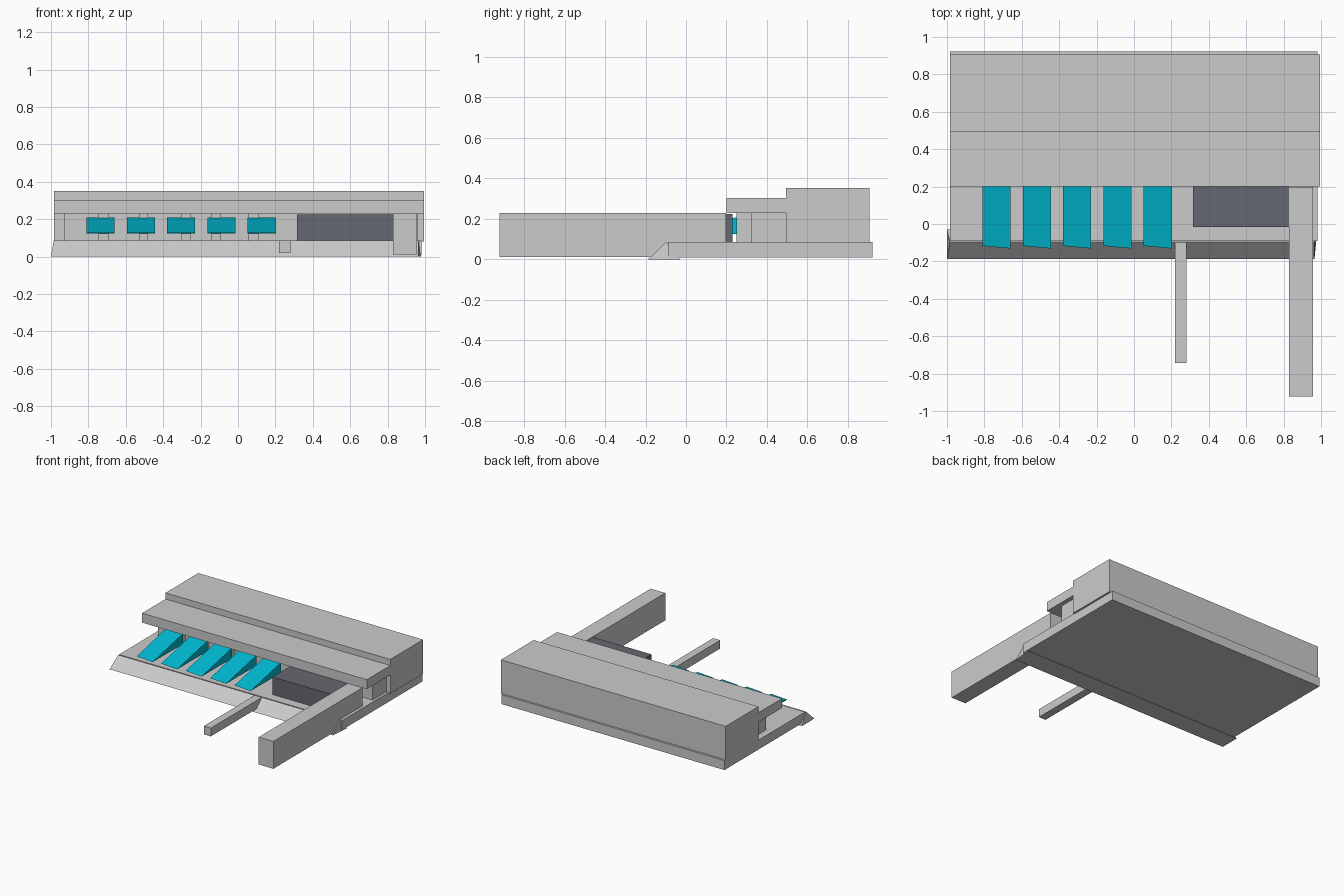
import bpy


def material(name, color):
    m = bpy.data.materials.new(name)
    m.diffuse_color = color
    return m


cyan = material("cyan", (0.0, 0.5, 0.66, 1))
dark = material("dark_grey", (0.13, 0.14, 0.16, 1))


def mesh_object(name, verts, faces, mat=None):
    me = bpy.data.meshes.new(name)
    me.from_pydata(verts, [], faces)
    ob = bpy.data.objects.new(name, me)
    bpy.context.collection.objects.link(ob)
    if mat:
        me.materials.append(mat)
    return ob


def box(name, x0, x1, y0, y1, z0, z1, mat=None):
    v = [(x, y, z) for z in (z0, z1)
         for x, y in ((x0, y0), (x1, y0), (x1, y1), (x0, y1))]
    f = [(3, 2, 1, 0), (4, 5, 6, 7), (0, 1, 5, 4),
         (1, 2, 6, 5), (2, 3, 7, 6), (3, 0, 4, 7)]
    return mesh_object(name, v, f, mat)


def prism(name, left, right, mat=None):
    # Triangular prism between two end triangles
    return mesh_object(name, left + right,
                       [(0, 2, 1), (3, 4, 5), (0, 1, 4, 3),
                        (1, 2, 5, 4), (2, 0, 3, 5)], mat)


# Floor slab and building masses
box("floor_slab", -0.985, 0.98, -0.09, 0.923, 0.01, 0.085)
box("main_block", -0.985, 0.995, 0.495, 0.907, 0.08, 0.352)
box("canopy", -0.985, 0.995, 0.2, 0.495, 0.228, 0.303)
box("recessed_wall", -0.93, 0.96, 0.322, 0.495, 0.085, 0.228)

# Sloping embankment along the front
prism("front_embankment",
      [(-1.0, -0.187, 0.0), (-1.0, -0.03, 0.0), (-0.985, -0.1, 0.086)],
      [(0.965, -0.187, 0.0), (0.98, -0.03, 0.0), (0.965, -0.1, 0.086)])

# Columns behind the awnings
for i, (x0, x1) in enumerate([(-0.745, -0.69), (-0.53, -0.48), (-0.305, -0.25),
                              (-0.145, -0.09), (0.055, 0.11)]):
    box(f"column_{i + 1}", x0, x1, 0.25, 0.322, 0.085, 0.228)

# Row of wedge awnings
for i in range(5):
    x = -0.81 + i * 0.2155
    w = 0.15
    prism(f"awning_{i + 1}",
          [(x, -0.117, 0.127), (x, 0.253, 0.125), (x, 0.253, 0.208)],
          [(x + w, -0.131, 0.127), (x + w, 0.253, 0.125), (x + w, 0.253, 0.208)],
          cyan)

# Entrance block and projecting walls
box("entrance_block", 0.315, 0.83, -0.015, 0.23, 0.085, 0.225, dark)
box("low_wall", 0.218, 0.28, -0.742, -0.1, 0.02, 0.086)
box("long_wall", 0.828, 0.957, -0.922, 0.197, 0.012, 0.23)
